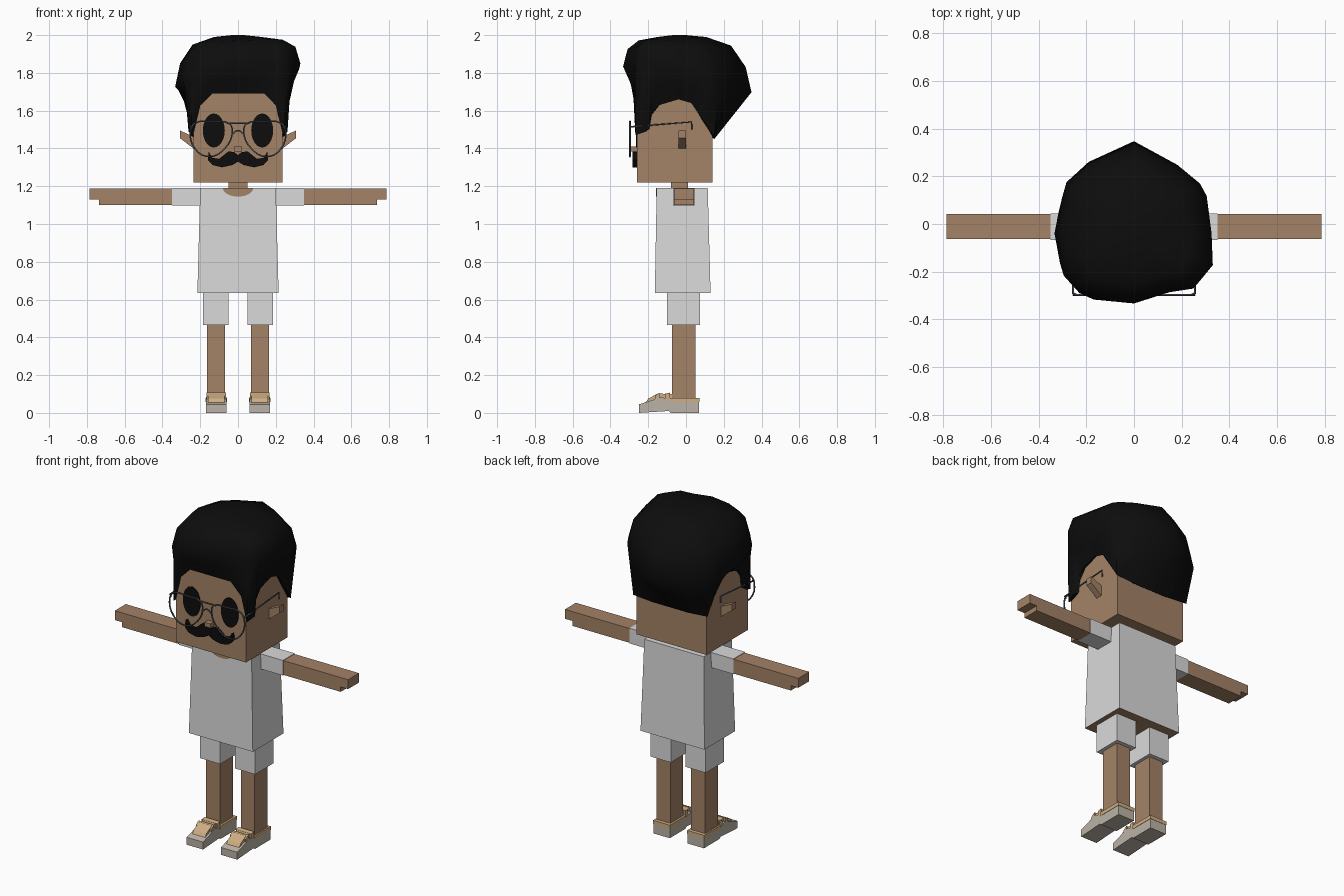
import bpy, bmesh, math
from mathutils import Vector

cube = bpy.data.objects.get("Cube")
if cube:
    bpy.data.objects.remove(cube, do_unlink=True)


def material(name, r, g, b):
    m = bpy.data.materials.new(name)
    m.use_nodes = True
    m.diffuse_color = (r, g, b, 1)
    m.node_tree.nodes["Principled BSDF"].inputs["Base Color"].default_value = (r, g, b, 1)
    return m


SKIN = material("skin brown", .37, .225, .135)
CLOTH = material("light grey cloth", .7, .7, .7)
BLACK = material("black hair", .004, .004, .004)
WIRE = material("dark grey wire", .08, .09, .1)
TAN = material("tan leather", .62, .42, .23)
SOLE = material("beige grey shoe", .5, .45, .38)
SIDES = (("left", 1), ("right", -1))


def add(name, verts, faces, *mats):
    mesh = bpy.data.meshes.new(name)
    bm = bmesh.new()
    vs = [bm.verts.new(v) for v in verts]
    for f in faces:
        bm.faces.new([vs[i] for i in f])
    bmesh.ops.recalc_face_normals(bm, faces=bm.faces)
    bm.to_mesh(mesh)
    bm.free()
    for m in mats:
        mesh.materials.append(m)
    obj = bpy.data.objects.new(name, mesh)
    bpy.context.collection.objects.link(obj)
    return obj


def loft(name, rings, *mats):
    """Join rings of equal length and cap both ends."""
    n = len(rings[0])
    faces = [tuple(range(n)), tuple(range((len(rings) - 1) * n, len(rings) * n))]
    for r in range(len(rings) - 1):
        for i in range(n):
            j = (i + 1) % n
            faces.append((r * n + i, r * n + j, r * n + n + j, r * n + n + i))
    return add(name, [v for ring in rings for v in ring], faces, *mats)


def rect(x0, x1, y0, y1, z):
    return [(x0, y0, z), (x1, y0, z), (x1, y1, z), (x0, y1, z)]


def box(name, x, y, z, mat, side=1):
    return loft(name, [rect(side * x[0], side * x[1], *y, h) for h in z], mat)


def front_prism(name, pts, y, mat):
    """Extrude an outline in x and z along y."""
    return loft(name, [[(px, d, pz) for px, pz in pts] for d in y], mat)


def side_prism(name, pts, x, mat, side):
    """Extrude an outline in y and z along x."""
    return loft(name, [[(side * d, py, pz) for py, pz in pts] for d in x], mat)


def wire(name, pts, cyclic=False, smooth=True):
    cu = bpy.data.curves.new(name, "CURVE")
    cu.dimensions = "3D"
    cu.bevel_depth = .0045
    cu.bevel_resolution = 1
    cu.resolution_u = 4
    sp = cu.splines.new("BEZIER")
    sp.bezier_points.add(len(pts) - 1)
    for bp, p in zip(sp.bezier_points, pts):
        bp.co = p
        bp.handle_left_type = bp.handle_right_type = "AUTO" if smooth else "VECTOR"
    sp.use_cyclic_u = cyclic
    cu.materials.append(WIRE)
    obj = bpy.data.objects.new(name, cu)
    bpy.context.collection.objects.link(obj)


def ellipse(cx, cz, rx, rz, n=24, start=0, sweep=math.tau):
    return [(cx + rx * math.cos(start + sweep * i / n), cz + rz * math.sin(start + sweep * i / n))
            for i in range(n)]


# Head and neck
box("head", (-.235, .235), (-.26, .14), (1.22, 1.75), SKIN)
box("neck", (-.05, .05), (-.08, .01), (1.15, 1.24), SKIN)
box("nose", (-.02, .02), (-.295, -.25), (1.385, 1.41), SKIN)

# Shirt, with the body showing underneath
shirt = loft("shirt", [rect(-.215, .215, -.165, .13, .635),
                       rect(-.2, .2, -.155, .115, 1.19)], CLOTH, SKIN)
for p in shirt.data.polygons:
    if p.normal.z < -.9:
        p.material_index = 1
front_prism("neckline", ellipse(0, 1.19, .08, .045, 13, math.pi, math.pi * 13 / 12),
            (-.15, -.159), SKIN)

for label, s in SIDES:
    # Arm with a stepped hand
    box(label + "_sleeve", (.19, .35), (-.068, .045), (1.098, 1.19), CLOTH, s)
    arm = [(.34, 1.1), (.735, 1.1), (.735, 1.13), (.785, 1.13), (.785, 1.187), (.34, 1.187)]
    front_prism(label + "_arm", [(s * x, z) for x, z in arm], (-.063, .042), SKIN)

    # Leg
    box(label + "_shorts_leg", (.05, .185), (-.1, .075), (.465, .68), CLOTH, s)
    box(label + "_leg", (.07, .163), (-.073, .05), (.05, .5), SKIN, s)

    # Shoe: sole and body, leather top, collar and straps
    side_prism(label + "_shoe_sole",
               [(-.25, 0), (-.09, .01), (-.08, 0), (.07, 0), (.07, .058), (-.07, .058),
                (-.13, .085), (-.2, .06), (-.25, .045)], (.06, .17), SOLE, s)
    side_prism(label + "_shoe_upper",
               [(-.225, .04), (-.08, .05), (-.07, .1), (-.15, .102), (-.2, .075)],
               (.072, .158), TAN, s)
    box(label + "_shoe_collar", (.058, .172), (-.085, .072), (.058, .08), TAN, s)
    for k in range(2):
        y = -.165 + .055 * k
        side_prism(label + "_shoe_strap_%d" % (k + 1),
                   [(y, .06), (y + .025, .06), (y + .025, .107), (y, .09 + .012 * k)],
                   (.063, .167), TAN, s)

    # Ear slanting up and outwards
    ear = [(.23, 1.395), (.308, 1.455), (.308, 1.495), (.23, 1.46)]
    front_prism(label + "_ear", [(s * x, z) for x, z in ear], (-.04, 0), SKIN)

    # Eye
    front_prism(label + "_eye", ellipse(s * .128, 1.495, .058, .09), (-.258, -.264), BLACK)

    # Glasses
    lens = [(.25, 1.5), (.225, 1.535), (.13, 1.54), (.045, 1.53), (.03, 1.49),
            (.07, 1.4), (.15, 1.357), (.225, 1.395)]
    wire(label + "_lens_rim", [(s * x, -.297, z) for x, z in lens], True)
    wire(label + "_temple", [(s * .24, -.297, 1.51), (s * .255, -.29, 1.515),
                             (s * .255, .03, 1.54), (s * .255, .03, 1.5)], False, False)

wire("upper_bridge", [(-.06, -.297, 1.533), (.06, -.297, 1.533)])
wire("lower_bridge", [(-.035, -.297, 1.47), (0, -.297, 1.495), (.035, -.297, 1.47)])

# Moustache with curled tips
half = [(.02, 1.38), (.05, 1.385), (.1, 1.345), (.135, 1.35), (.155, 1.382),
        (.16, 1.34), (.135, 1.312), (.085, 1.3), (.03, 1.312)]
front_prism("moustache", [(0, 1.365)] + half + [(0, 1.33)] + [(-x, z) for x, z in half[::-1]],
            (-.255, -.283), BLACK)

# Hair: hairline around the head, lofted to a wide uneven bulge and a rounded top
line = [(.14, -.27, 1.69), (.21, -.27, 1.62), (.247, -.268, 1.47), (.262, -.21, 1.49),
        (.25, -.19, 1.57), (.25, -.14, 1.63), (.25, -.04, 1.66), (.25, .03, 1.64),
        (.25, .09, 1.55), (.25, .15, 1.46), (.12, .15, 1.45)]
hairline = [(0, -.27, 1.69)] + line + [(0, .15, 1.45)] + [(-x, y, z) for x, y, z in line[::-1]]
outline = [(-.01, .35), (.1, .315), (.3, .15), (.32, 0), (.34, -.16), (.25, -.27), (.12, -.29),
           (-.02, -.34), (-.21, -.31), (-.3, -.21), (-.335, -.05), (-.31, .08), (-.27, .22)]
centre = Vector((0, -.04))


def reach(direction):
    """Where a ray from the hair centre meets the outline."""
    for a, b in zip(outline, outline[1:] + outline[:1]):
        a, b = Vector(a) - centre, Vector(b) - centre
        edge = b - a
        d = direction.cross(edge) if hasattr(direction, "cross") else 0
        if abs(d) > 1e-6:
            t = a.cross(edge) / d
            u = a.cross(direction) / d
            if t > 0 and -1e-5 <= u <= 1.00001:
                return direction * t
    return direction * .3


bulge = [reach((Vector(p[:2]) - centre).normalized()) for p in hairline]


def hair_ring(scale, z, tilt):
    return [(centre.x + b.x * scale, centre.y + b.y * scale,
             z + tilt * (.15 * b.x - .2 * b.y)) for b in bulge]


wide = hair_ring(1, 1.775, 1)
middle = [tuple(Vector(p).lerp(Vector(q), .5)) for p, q in zip(hairline, wide)]
inside = [(x * .85, -.06 + (y + .06) * .85, z + .02) for x, y, z in hairline]
hair = loft("hair", [inside, hairline, middle, wide, hair_ring(.92, 1.885, .7),
                     hair_ring(.72, 1.96, .2), hair_ring(.38, 1.99, 0),
                     hair_ring(.1, 2, 0)], BLACK)
bpy.ops.object.select_all(action="DESELECT")
hair.select_set(True)
bpy.context.view_layer.objects.active = hair
bpy.ops.object.shade_smooth_by_angle(angle=math.radians(60))
